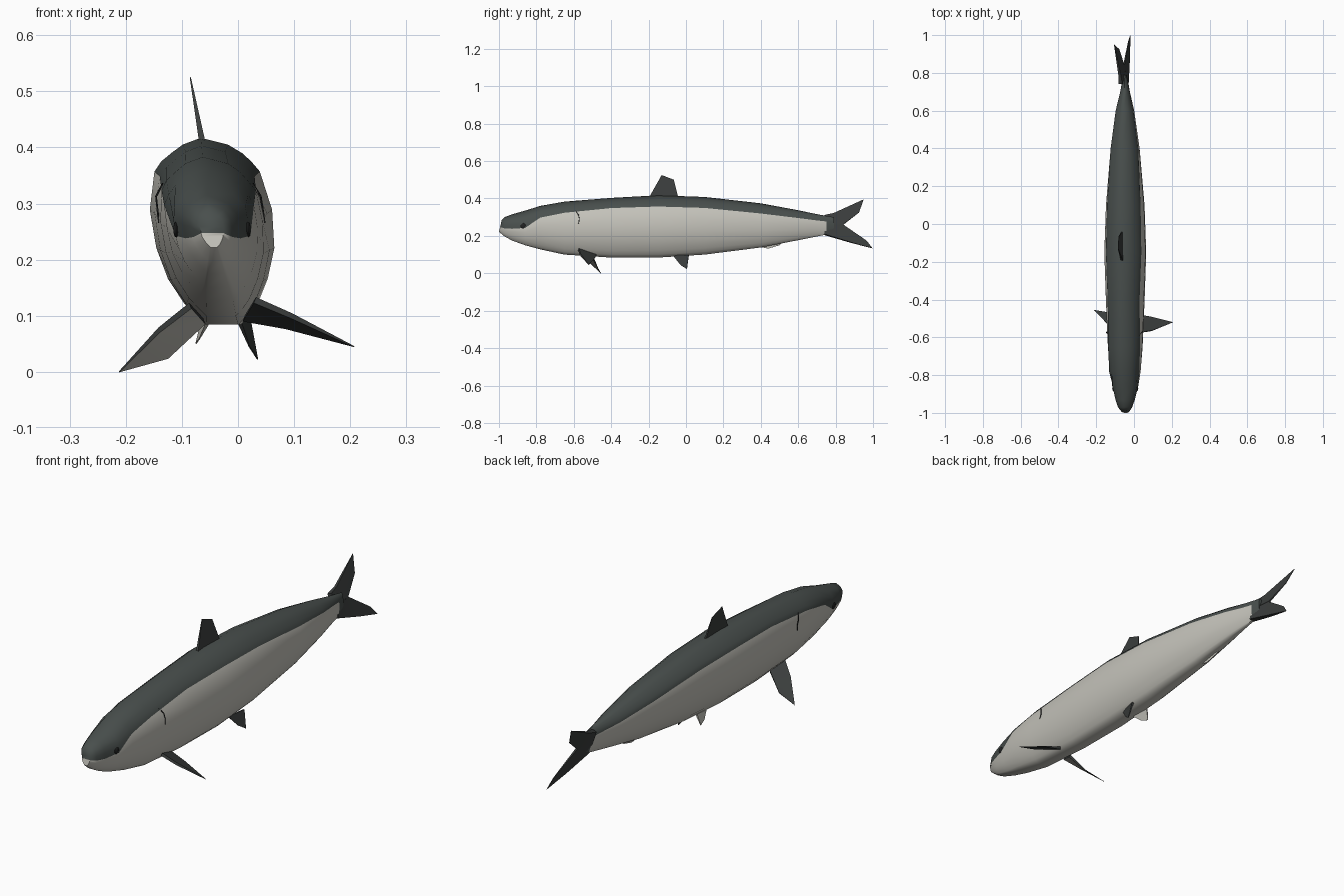
import bpy, bmesh
from mathutils import Vector

cube = bpy.data.objects.get("Cube")
if cube:
    bpy.data.objects.remove(cube, do_unlink=True)


def material(name, rgb):
    m = bpy.data.materials.new(name)
    m.use_nodes = True
    m.diffuse_color = (*rgb, 1)
    m.node_tree.nodes["Principled BSDF"].inputs["Base Color"].default_value = (*rgb, 1)
    return m


PALE = material("pale belly", (0.55, 0.54, 0.49))
DARK = material("dark slate back", (0.066, 0.078, 0.074))
FIN = material("charcoal fin", (0.042, 0.046, 0.045))
EYE = material("near black", (0.015, 0.016, 0.016))


def lerp_table(table, t, col=1):
    """Linear interpolation of one column of a sorted table."""
    for a, b in zip(table, table[1:]):
        if t <= b[0]:
            f = max(0, (t - a[0]) / (b[0] - a[0]))
            return a[col] + f * (b[col] - a[col])
    return table[-1][col]


def finish(bm, name, mats, angle=0.7):
    bmesh.ops.recalc_face_normals(bm, faces=bm.faces)
    mesh = bpy.data.meshes.new(name)
    bm.to_mesh(mesh)
    bm.free()
    for m in mats:
        mesh.materials.append(m)
    ob = bpy.data.objects.new(name, mesh)
    bpy.context.collection.objects.link(ob)
    bpy.ops.object.select_all(action="DESELECT")
    ob.select_set(True)
    bpy.context.view_layer.objects.active = ob
    bpy.ops.object.shade_smooth_by_angle(angle=angle)
    return ob


# Body stations: y, bottom, top, half width, height fraction of the colour line
STATIONS = [
    (-1.0, 0.222, 0.285, 0.022, 0.4), (-0.97, 0.197, 0.3, 0.038, 0.42),
    (-0.93, 0.175, 0.315, 0.052, 0.45), (-0.86, 0.15, 0.335, 0.07, 0.5),
    (-0.78, 0.128, 0.36, 0.085, 0.73), (-0.65, 0.1, 0.383, 0.096, 0.79),
    (-0.4, 0.084, 0.403, 0.106, 0.83), (-0.15, 0.084, 0.417, 0.115, 0.82),
    (0.1, 0.1, 0.408, 0.106, 0.81), (0.4, 0.138, 0.374, 0.08, 0.77),
    (0.6, 0.177, 0.337, 0.05, 0.74), (0.7, 0.197, 0.316, 0.026, 0.72),
    (0.75, 0.207, 0.307, 0.017, 0.7), (0.79, 0.215, 0.3, 0.008, 0.7),
]
# Slightly rolled cross-section: height fraction -> width fraction
LEFT_EDGE = [(0, 0.45), (0.06, 0.62), (0.15, 0.78), (0.3, 0.92), (0.47, 1.0),
             (0.77, 0.87), (0.9, 0.55), (0.96, 0.3), (1, -0.17)]
RIGHT_EDGE = [(0, -0.1), (0.1, -0.4), (0.3, -0.78), (0.5, -0.92), (0.74, -1.0),
              (0.86, -0.83), (0.96, -0.48), (1, -0.17)]
BELLY = [0, 0.06, 0.14, 0.3, 0.5, 0.75]
BACK = [0, 0.3, 0.55, 0.8]


def surface(y, h, edge):
    """Point on the body at length y and height fraction h."""
    bot, top, half = (lerp_table(STATIONS, y, c) for c in (1, 2, 3))
    slant = 0.015 * h if y <= -1 else 0
    return Vector((-0.047 + half * lerp_table(edge, h), y + slant, bot + h * (top - bot)))


def build_body():
    bm = bmesh.new()
    rings = []
    for s in STATIONS:
        y, b = s[0], s[4]
        hs = [b * f for f in BELLY] + [b + (1 - b) * f for f in BACK]
        ring = [surface(y, h, RIGHT_EDGE) for h in hs] + [surface(y, 1, LEFT_EDGE)]
        ring += [surface(y, h, LEFT_EDGE) for h in reversed(hs)]
        rings.append([bm.verts.new(p) for p in ring])
    n, low = len(rings[0]), len(BELLY)
    # Skin: dark above the colour line and on the tail root
    for s, a, b in zip(STATIONS, rings, rings[1:]):
        for i in range(n):
            j = (i + 1) % n
            f = bm.faces.new((a[i], a[j], b[j], b[i]))
            f.material_index = int(low <= i <= n - 2 - low or s[0] >= 0.75)
    # Snout and tail caps
    for ring, tail in ((rings[0], 0), (rings[-1], 1)):
        for i in range(n // 2):
            pts = [ring[i], ring[i + 1], ring[n - 2 - i], ring[n - 1 - i]]
            f = bm.faces.new(list(dict.fromkeys(pts)))
            f.material_index = int(i >= low or tail)
    finish(bm, "body", [PALE, DARK], 1.0)


def fin(name, outline, thick, mats=(FIN,), front_mat=0):
    """Thin fin; thick gives the half thickness at each outline point."""
    pts = [Vector(p) for p in outline]
    normal = (pts[1] - pts[0]).cross(pts[-1] - pts[0]).normalized()
    bm = bmesh.new()
    a = [bm.verts.new(p + normal * t) for p, t in zip(pts, thick)]
    b = [bm.verts.new(p - normal * t) for p, t in zip(pts, thick)]
    fa, fb = bm.faces.new(a), bm.faces.new(b[::-1])
    for i in range(len(a)):
        j = (i + 1) % len(a)
        bm.faces.new((a[i], b[i], b[j], a[j]))
    for f, sign in ((fa, 1), (fb, -1)):
        if normal.y * sign < 0:
            f.material_index = front_mat
    bmesh.ops.triangulate(bm, faces=[fa, fb])
    finish(bm, name, mats)


build_body()

# Dorsal fin leaning with the rolled body
fin("dorsal_fin", [(-0.062, -0.2, 0.4), (-0.085, -0.13, 0.525), (-0.081, -0.065, 0.5),
                   (-0.062, -0.04, 0.4)], (0.006, 0.001, 0.001, 0.004))


# Forked tail, twisted so that the upper lobe leans to the right
def tail_point(y, z):
    return (-0.05 - (z - 0.25) * (0.38 if z > 0.25 else 0.26), y, z)


NOTCH = (0.84, 0.26)
for name, shape in (
        ("upper_tail_lobe", [(0.74, 0.255), (0.74, 0.308), (0.79, 0.32), (0.95, 0.395), (0.925, 0.325), NOTCH]),
        ("lower_tail_lobe", [(0.74, 0.255), (0.74, 0.207), (0.88, 0.165), (0.998, 0.133), (0.965, 0.175), NOTCH])):
    fin(name, [tail_point(*p) for p in shape], (0.014, 0.011, 0.007, 0.001, 0.001, 0.004))

# Pectoral fins, spread unevenly
blade = (0.006, 0.005, 0.001, 0.002, 0.006)
fin("left_pectoral_fin", [(0.03, -0.575, 0.128), (0.095, -0.565, 0.1), (0.207, -0.52, 0.045),
                          (0.085, -0.49, 0.078), (0.01, -0.48, 0.095)], blade)
fin("right_pectoral_fin", [(-0.085, -0.57, 0.118), (-0.14, -0.53, 0.075), (-0.212, -0.455, 0.0),
                           (-0.125, -0.47, 0.025), (-0.06, -0.5, 0.09)], blade, (FIN, PALE), 1)

# Pelvic fins
small = (0.004, 0.001, 0.001, 0.004)
fin("left_pelvic_fin", [(0.0, -0.07, 0.095), (0.02, -0.03, 0.045), (0.035, 0.005, 0.022),
                        (0.018, 0.015, 0.098)], small)
fin("right_pelvic_fin", [(-0.05, -0.07, 0.095), (-0.068, -0.03, 0.06), (-0.075, 0.005, 0.05),
                         (-0.06, 0.015, 0.1)], small, (PALE,))

# Low anal fin
fin("anal_fin", [(-0.045, 0.38, 0.145), (-0.042, 0.44, 0.132), (-0.045, 0.5, 0.15),
                 (-0.047, 0.52, 0.17)], small, (PALE,))

# Eyes and gill slits on both sides
for side, edge in (("left", LEFT_EDGE), ("right", RIGHT_EDGE)):
    bm = bmesh.new()
    bmesh.ops.create_uvsphere(bm, u_segments=12, v_segments=8, radius=0.014)
    bmesh.ops.scale(bm, vec=(0.35, 1, 1), verts=bm.verts)
    bmesh.ops.translate(bm, vec=surface(-0.87, 0.56, edge), verts=bm.verts)
    finish(bm, side + "_eye", [EYE])

    curve = bpy.data.curves.new(side + "_gill_slit", "CURVE")
    curve.dimensions = "3D"
    curve.bevel_depth = 0.0018
    curve.bevel_resolution = 1
    path = [(-0.59, 0.82), (-0.575, 0.74), (-0.57, 0.66), (-0.575, 0.58)]
    line = curve.splines.new("POLY")
    line.points.add(len(path) - 1)
    for point, (y, h) in zip(line.points, path):
        point.co = (*surface(y, h, edge), 1)
    curve.materials.append(EYE)
    bpy.context.collection.objects.link(bpy.data.objects.new(side + "_gill_slit", curve))
